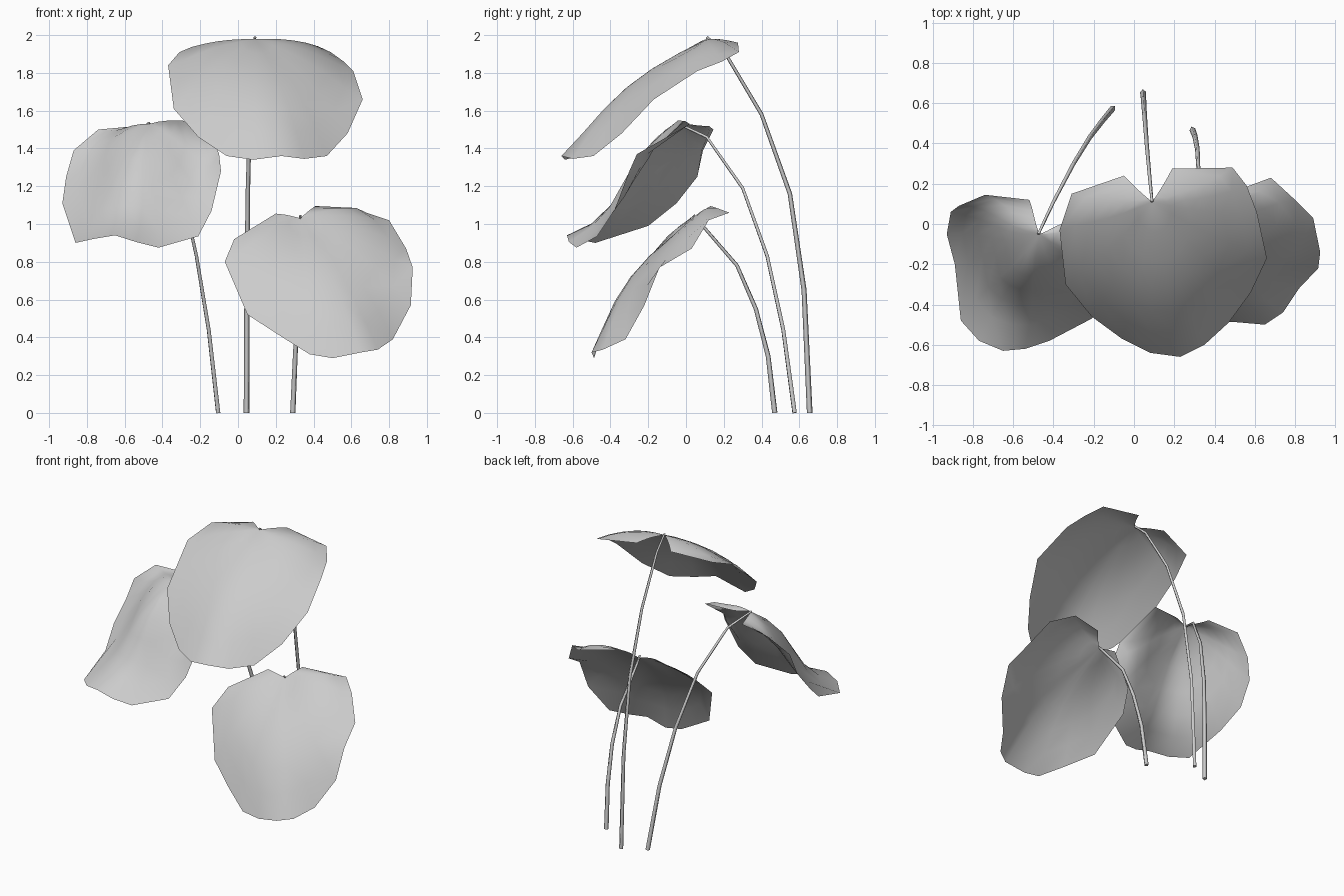
import bpy, math
from mathutils import Vector


def leaf(name, hub, rim, dome, wave=0.0, rings=6):
    """Fan of rings from the stalk joint to the rim, domed along the blade's normal."""
    hub = Vector(hub)
    rim = [Vector(p) for p in rim]
    reach = max((p - hub).length for p in rim)
    # average blade normal, pointing up
    normal = Vector()
    for a, b in zip(rim, rim[1:]):
        normal += (a - hub).cross(b - hub)
    normal.normalize()
    if normal.z < 0:
        normal.negate()
    n = len(rim)
    verts, faces = [hub], []
    for r in range(1, rings + 1):
        t = r / rings
        ring = []
        for p in rim:
            k = ((p - hub).length / reach) ** 1.4
            lift = dome * math.sin(math.pi * t) + wave * math.sin(2 * math.pi * t)
            ring.append(hub.lerp(p, t) + normal * lift * k)
        # soften the radial creases, only along the normal
        for _ in range(2 * (rings - r)):
            h = [(p - hub).dot(normal) for p in ring]
            for i in range(1, n - 1):
                ring[i] = ring[i] + normal * ((h[i - 1] + h[i + 1]) / 2 - h[i]) * 0.4
        verts += ring
    for i in range(n - 1):
        faces.append((0, 1 + i, 2 + i))
        for r in range(rings - 1):
            a = 1 + r * n + i
            faces.append((a, a + n, a + n + 1, a + 1))
    me = bpy.data.meshes.new(name)
    me.from_pydata(verts, [], faces)
    me.polygons.foreach_set("use_smooth", [True] * len(me.polygons))
    me.update()
    ob = bpy.data.objects.new(name, me)
    bpy.context.collection.objects.link(ob)


def stem(name, path, r0=0.015, r1=0.007):
    """Tapered four-sided stalk along a path."""
    cu = bpy.data.curves.new(name, 'CURVE')
    cu.dimensions = '3D'
    cu.bevel_depth = 1.0
    cu.bevel_resolution = 0
    cu.use_fill_caps = True
    sp = cu.splines.new('POLY')
    sp.points.add(len(path) - 1)
    for i, (pt, p) in enumerate(zip(sp.points, path)):
        pt.co = (*p, 1)
        pt.radius = r0 + (r1 - r0) * i / (len(path) - 1)
    ob = bpy.data.objects.new(name, cu)
    bpy.context.collection.objects.link(ob)
    bpy.ops.object.select_all(action='DESELECT')
    ob.select_set(True)
    bpy.context.view_layer.objects.active = ob
    bpy.ops.object.convert(target='MESH')


# Tall leaf
leaf("tall_leaf", (0.09, 0.11, 1.98), [
    (-0.05, 0.24, 1.95), (-0.31, 0.15, 1.91), (-0.37, -0.03, 1.84),
    (-0.34, -0.30, 1.61), (-0.21, -0.46, 1.46), (-0.06, -0.57, 1.36),
    (0.08, -0.64, 1.34), (0.23, -0.66, 1.36), (0.35, -0.60, 1.345),
    (0.47, -0.49, 1.36), (0.58, -0.34, 1.48), (0.66, -0.17, 1.66),
    (0.61, 0.06, 1.81), (0.56, 0.19, 1.86), (0.49, 0.28, 1.91),
    (0.19, 0.275, 1.96)], dome=0.09)
stem("tall_stem", [(0.045, 0.655, 0), (0.047, 0.625, 0.65), (0.052, 0.55, 1.16),
                   (0.063, 0.40, 1.58), (0.08, 0.21, 1.90), (0.09, 0.11, 1.99)])

# Left leaf
leaf("left_leaf", (-0.47, -0.05, 1.53), [
    (-0.52, 0.12, 1.52), (-0.74, 0.145, 1.50), (-0.87, 0.09, 1.39),
    (-0.91, 0.06, 1.25), (-0.93, -0.05, 1.11), (-0.89, -0.20, 0.99),
    (-0.86, -0.48, 0.90), (-0.77, -0.58, 0.92), (-0.65, -0.63, 0.94),
    (-0.54, -0.62, 0.905), (-0.42, -0.58, 0.875), (-0.21, -0.47, 0.935),
    (-0.14, -0.38, 1.07), (-0.09, -0.30, 1.28), (-0.10, -0.26, 1.37),
    (-0.16, 0.02, 1.53), (-0.36, 0.0, 1.53)], dome=0.012, wave=0.04)
stem("left_stem", [(-0.105, 0.575, 0), (-0.155, 0.515, 0.44), (-0.22, 0.43, 0.83),
                   (-0.30, 0.30, 1.19), (-0.40, 0.11, 1.46), (-0.475, -0.05, 1.535)])

# Low right leaf
leaf("right_leaf", (0.33, 0.05, 1.03), [
    (0.20, 0.05, 1.055), (-0.02, -0.08, 0.92), (-0.07, -0.19, 0.80),
    (0.05, -0.33, 0.52), (0.22, -0.42, 0.41), (0.38, -0.49, 0.31),
    (0.50, -0.487, 0.29), (0.65, -0.50, 0.32), (0.74, -0.44, 0.335),
    (0.82, -0.32, 0.39), (0.915, -0.22, 0.57), (0.925, -0.14, 0.77),
    (0.89, 0.03, 0.87), (0.80, 0.12, 1.02), (0.68, 0.23, 1.06),
    (0.41, 0.13, 1.095)], dome=0.1)
stem("right_stem", [(0.29, 0.47, 0), (0.303, 0.435, 0.30), (0.315, 0.37, 0.55),
                    (0.32, 0.27, 0.78), (0.325, 0.08, 1.0), (0.33, 0.04, 1.045)])
